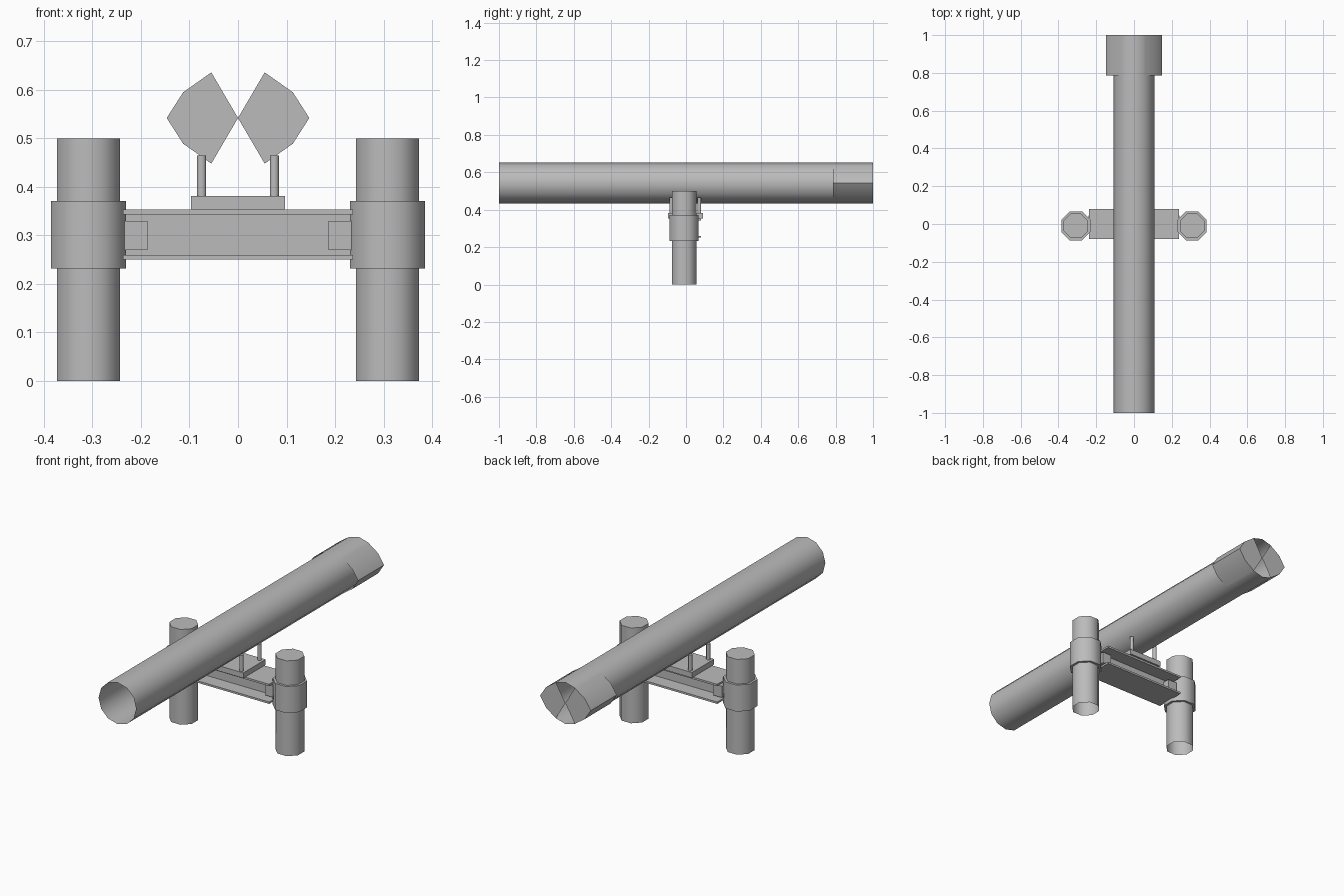
import bpy
import bmesh
from math import pi, sin, cos, radians
from mathutils import Matrix, Vector

old = bpy.data.objects.get("Cube")
if old:
    bpy.data.objects.remove(old, do_unlink=True)

steel = bpy.data.materials.new("grey_steel")
steel.use_nodes = True
COLOUR = (0.5, 0.5, 0.5, 1)
steel.diffuse_color = COLOUR
steel.node_tree.nodes["Principled BSDF"].inputs["Base Color"].default_value = COLOUR


def finish(name, bm, smooth=False):
    mesh = bpy.data.meshes.new(name)
    bm.to_mesh(mesh)
    bm.free()
    mesh.materials.append(steel)
    obj = bpy.data.objects.new(name, mesh)
    bpy.context.collection.objects.link(obj)
    if smooth:
        bpy.ops.object.select_all(action="DESELECT")
        obj.select_set(True)
        bpy.context.view_layer.objects.active = obj
        bpy.ops.object.shade_smooth_by_angle(angle=radians(50))
    return obj


def box(name, lo, hi):
    lo, hi = Vector(lo), Vector(hi)
    bm = bmesh.new()
    bmesh.ops.create_cube(bm, size=1, matrix=Matrix.Translation((lo + hi) / 2)
                          @ Matrix.Diagonal((*(hi - lo), 1)))
    return finish(name, bm)


def sweep(name, start, end, closed=True, caps=(), smooth=False):
    """Join a start profile to its end copy; caps lists the ends to fill."""
    bm = bmesh.new()
    rings = [[bm.verts.new(p) for p in ring] for ring in (start, end)]
    a, b = rings
    n = len(a)
    for i in range(n if closed else n - 1):
        j = (i + 1) % n
        bm.faces.new((a[i], a[j], b[j], b[i]))
    for c in caps:
        bm.faces.new(rings[c])
    bmesh.ops.recalc_face_normals(bm, faces=bm.faces)
    return finish(name, bm, smooth)


def post(name, x, y, z0, z1, apothem, caps, sides=8):
    """Upright prism with a flat side facing front."""
    r = apothem / cos(pi / sides)
    ring = [(x + r * cos((2 * i + 1) * pi / sides),
             y + r * sin((2 * i + 1) * pi / sides)) for i in range(sides)]
    return sweep(name, [(*p, z0) for p in ring], [(*p, z1) for p in ring],
                 caps=caps, smooth=True)


# Pipe: open twelve-sided tube
AXIS, RADIUS = 0.542, 0.109
ring = [(RADIUS * cos(i * pi / 6), AXIS + RADIUS * sin(i * pi / 6)) for i in range(12)]
sweep("pipe", [(x, -1, z) for x, z in ring], [(x, 1, z) for x, z in ring], smooth=True)

# Flared cheeks and end plates at the back of the pipe
flare = [(0.055, 0.094), (0.113, 0.053), (0.147, 0), (0.113, -0.053), (0.055, -0.094)]
for side, s in (("left", 1), ("right", -1)):
    edge = [(s * x, AXIS + z) for x, z in flare[::s]]
    sweep(side + "_pipe_flare", [(x, 0.785, z) for x, z in edge],
          [(x, 1, z) for x, z in edge], closed=False, smooth=True)
    bm = bmesh.new()
    bm.faces.new([bm.verts.new((x, 1, z)) for x, z in edge + [(0, AXIS)]])
    bmesh.ops.recalc_face_normals(bm, faces=bm.faces)
    if bm.faces[:][0].normal.y < 0:
        bmesh.ops.reverse_faces(bm, faces=bm.faces)
    finish(side + "_end_plate", bm)

# Piles with collars, beam end blocks and bolts
for side, s in (("left", 1), ("right", -1)):
    post(side + "_pile", s * 0.308, -0.01, 0, 0.5, 0.065, (1,))
    post(side + "_collar", s * 0.308, -0.01, 0.232, 0.371, 0.077, (0, 1))
    x0, x1 = sorted((s * 0.187, s * 0.24))
    box(side + "_end_block", (x0, -0.045, 0.27), (x1, 0.045, 0.33))
    for end, y in (("front", -0.078), ("back", 0.072)):
        post(f"{end}_{side}_bolt", s * 0.075, y, 0.375, 0.465, 0.0095, (0, 1))

# Crossbeam with an I-shaped section
half = [(0.08, 0.25), (0.08, 0.26), (0.006, 0.26),
        (0.006, 0.343), (0.08, 0.343), (0.08, 0.353)]
section = half + [(-y, z) for y, z in reversed(half)]
sweep("crossbeam", [(-0.237, y, z) for y, z in section],
      [(0.237, y, z) for y, z in section], caps=(0, 1))

# Saddle plate under the pipe
box("saddle_plate", (-0.097, -0.095, 0.353), (0.097, 0.09, 0.381))
